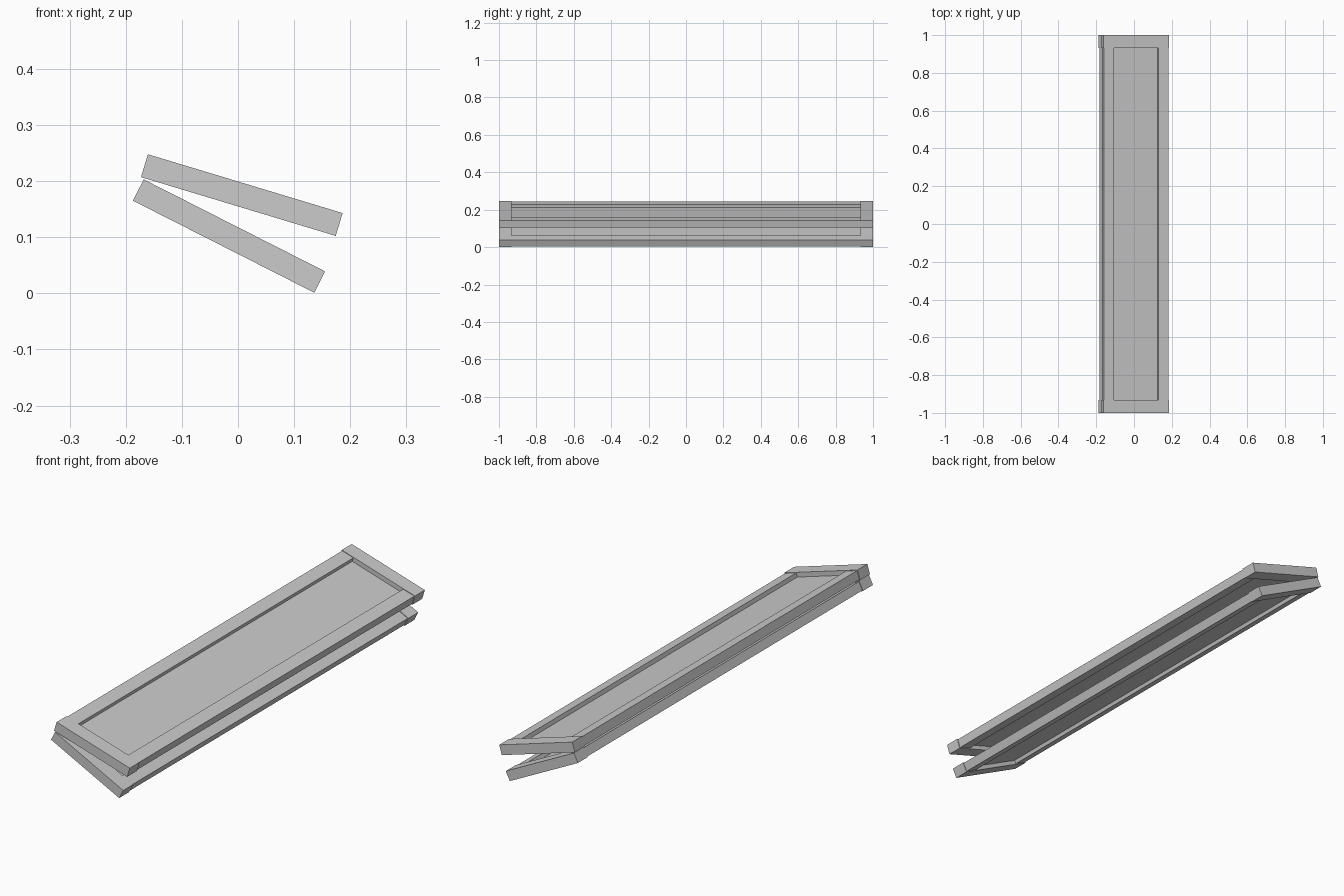
import bpy
from math import radians, cos, sin
from mathutils import Matrix, Vector

if "Cube" in bpy.data.objects:
    bpy.data.objects.remove(bpy.data.objects["Cube"])

WIDTH, THICK = 0.3625, 0.0425     # full frame section
CAP, RAIL, LIP = 0.067, 0.058, 0.0025


def box(name, size, loc, frame):
    bpy.ops.mesh.primitive_cube_add(size=1)
    ob = bpy.context.object
    ob.name = name
    ob.data.transform(frame @ Matrix.Translation(loc) @ Matrix.Diagonal((*size, 1)))
    return ob


def tray(name, centre, tilt):
    frame = Matrix.Translation(centre) @ Matrix.Rotation(radians(tilt), 4, 'Y')
    inner = 2 - 2 * CAP
    for side, tag in ((-1, "front"), (1, "back")):
        # end caps, slightly proud of the rails
        box(f"{name}_{tag}_cap", (WIDTH, CAP, THICK), (0, side * (1 - CAP / 2), 0), frame)
    for side, tag in ((-1, "left"), (1, "right")):
        # long side rails
        x = side * (WIDTH / 2 - LIP - (RAIL - LIP) / 2)
        box(f"{name}_{tag}_rail", (RAIL - LIP, inner, THICK - 2 * LIP), (x, 0, 0), frame)
    # thin recessed panel
    box(f"{name}_panel", (WIDTH - 2 * RAIL, inner, 0.005), (0, 0, -0.001), frame)


tray("upper_frame", (0.0068, 0, 0.175), 16.8)
tray("lower_frame", (-0.016, 0, 0.102), 26.9)
